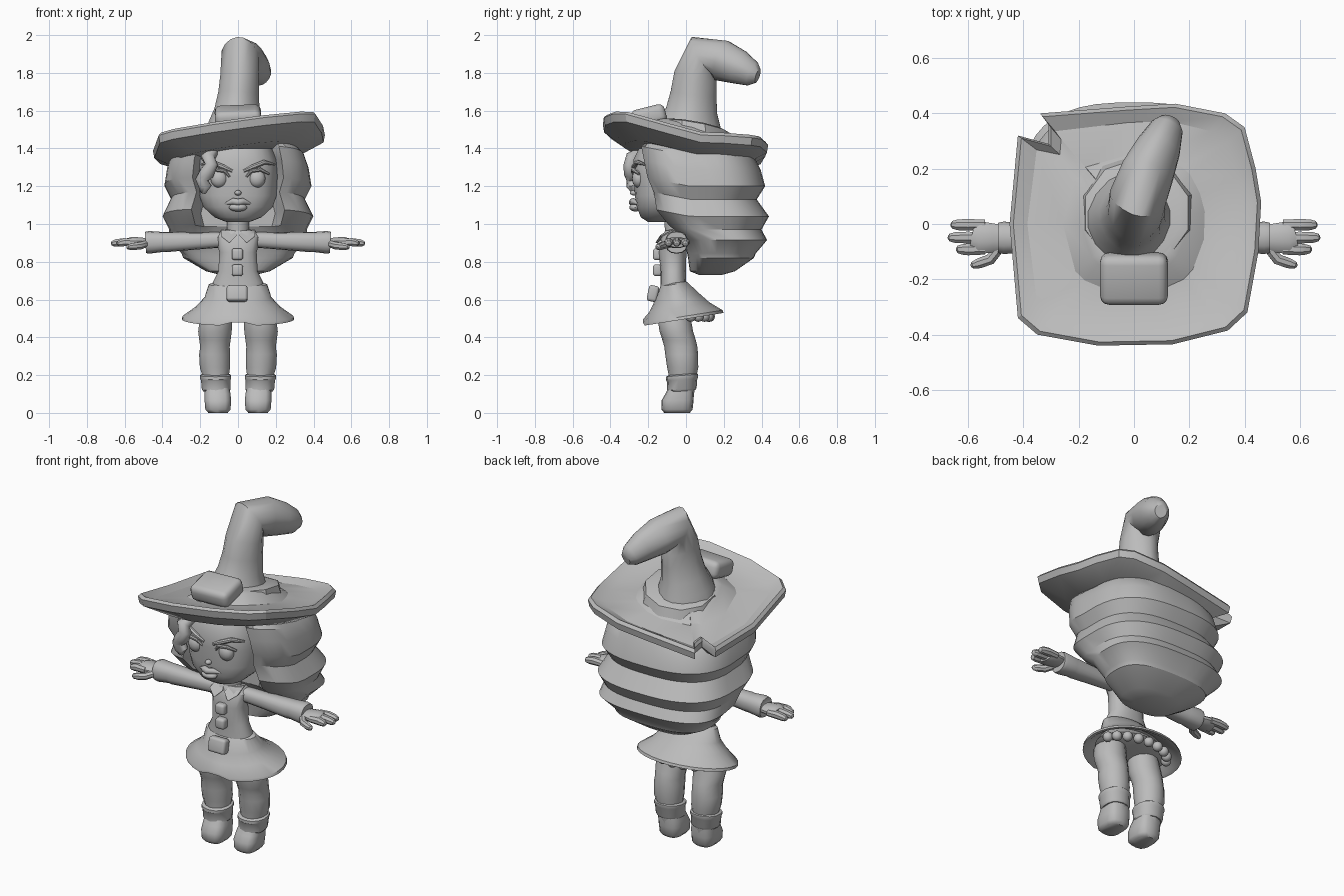
import bpy, bmesh, math
from mathutils import Vector, Matrix, Euler

grey = bpy.data.materials.new("grey")
grey.diffuse_color = (0.5, 0.5, 0.5, 1)


def finish(name, bm, mirror=False, angle=35):
    bmesh.ops.recalc_face_normals(bm, faces=bm.faces)
    me = bpy.data.meshes.new(name)
    bm.to_mesh(me)
    bm.free()
    ob = bpy.data.objects.new(name, me)
    bpy.context.collection.objects.link(ob)
    me.materials.append(grey)
    bpy.ops.object.select_all(action='DESELECT')
    ob.select_set(True)
    bpy.context.view_layer.objects.active = ob
    bpy.ops.object.shade_smooth_by_angle(angle=math.radians(angle))
    if mirror:
        ob.modifiers.new("mirror", 'MIRROR')
    return ob


def skin(name, rings, **kw):
    """Join rings of points with quads and cap both ends."""
    bm = bmesh.new()
    rows = [[bm.verts.new(p) for p in r] for r in rings]
    n = len(rows[0])
    for a, b in zip(rows, rows[1:]):
        for i in range(n):
            j = (i + 1) % n
            bm.faces.new((a[i], a[j], b[j], b[i]))
    bm.faces.new(rows[0])
    bm.faces.new(rows[-1])
    return finish(name, bm, **kw)


def unit_ring(n, p=2):
    out = []
    for i in range(n):
        a = 2 * math.pi * (i + 0.5) / n
        c, s = math.cos(a), math.sin(a)
        out.append((math.copysign(abs(c) ** (2 / p), c), math.copysign(abs(s) ** (2 / p), s)))
    return out


def stack(name, rows, n=20, p=2, tilt=0, shape=None, **kw):
    """Horizontal rings: (z, centre x, half width, front y, back y)."""
    rings = []
    for z, cx, rx, yf, yb in rows:
        cy, ry = (yf + yb) / 2, (yb - yf) / 2
        ring = [Vector((cx + rx * c, cy + ry * s, z + tilt * ry * s)) for c, s in unit_ring(n, p)]
        rings.append([shape(q) for q in ring] if shape else ring)
    return skin(name, rings, **kw)


def tube(name, pts, ref=(1, 0, 0), n=12, flat=1.0, p=2, **kw):
    """Sweep along a path of (x, y, z, radius)."""
    c = [Vector(q[:3]) for q in pts]
    rings = []
    for i, q in enumerate(pts):
        t = (c[min(i + 1, len(c) - 1)] - c[max(i - 1, 0)]).normalized()
        u = Vector(ref)
        u = (u - t * u.dot(t)).normalized()
        v = t.cross(u)
        rings.append([c[i] + q[3] * (u * a + v * b * flat) for a, b in unit_ring(n, p)])
    return skin(name, rings, **kw)


def ball(name, loc, size, rot=(0, 0, 0), **kw):
    bm = bmesh.new()
    bmesh.ops.create_uvsphere(bm, u_segments=16, v_segments=10, radius=1)
    bm.transform(Matrix.LocRotScale(Vector(loc), Euler(rot), Vector(size)))
    return finish(name, bm, **kw)


def box(name, loc, size, rot=(0, 0, 0), bevel=0.015):
    bm = bmesh.new()
    bmesh.ops.create_cube(bm, size=1)
    bmesh.ops.scale(bm, vec=size, verts=bm.verts)
    bmesh.ops.bevel(bm, geom=bm.edges[:], offset=bevel, segments=3, profile=0.5, affect='EDGES')
    bm.transform(Matrix.LocRotScale(Vector(loc), Euler(rot), None))
    return finish(name, bm)


def brim_height(x, y):
    return 1.47 + .14 * x - .17 * y


# Hat brim: tilted rounded square with a split at the back left; (x, y, sag)
outline = [(-.31, .36, 0), (-.34, .40, 0), (-.02, .425, 0), (.15, .435, 0), (.33, .40, 0), (.40, .35, -.01),
           (.44, .2, -.03), (.46, .08, -.05), (.45, -.1, -.03), (.41, -.32, 0), (.34, -.385, 0),
           (.14, -.435, 0), (-.13, -.44, 0), (-.35, -.40, 0), (-.42, -.34, 0), (-.45, 0, -.02),
           (-.42, .32, 0), (-.31, .29, 0)]


def brim_ring(scale, lift, roundness):
    ring = []
    for x, y, sag in outline:
        q = Vector((x, y)) * scale
        q = q.lerp(q.normalized() * 0.44 * scale, roundness)
        ring.append(Vector((q.x, q.y, brim_height(q.x, q.y) + lift + sag * scale ** 2)))
    return ring


skin("hat_brim", [brim_ring(*r) for r in [
    (.36, .055, 1), (.44, .04, 1), (.58, -.01, .7), (.86, -.015, .15), (.97, .015, 0), (1, 0, 0),
    (.985, -.04, 0), (.75, -.11, .4), (.5, -.11, 1)]], angle=30)

# Hat crown bending backwards, with its band and buckle
tube("hat_crown", [(-.01, .01, 1.46, .17), (-.01, .02, 1.53, .15), (-.005, .03, 1.60, .123),
                   (.003, .04, 1.69, .11), (.008, .05, 1.78, .104), (.012, .09, 1.89, .104),
                   (.05, .19, 1.865, .098), (.09, .28, 1.83, .082), (.12, .35, 1.795, .06),
                   (.13, .38, 1.785, .035)], n=16, flat=1.13, p=1.75, angle=50)
skin("hat_band", [[Vector((.01 + r * c, .04 + r * s, brim_height(r * c, .04 + r * s) + h))
                   for c, s in unit_ring(10)] for r, h in ((.21, 0), (.195, .05), (.165, .06))])
box("hat_buckle", (0, -.198, 1.567), (.245, .185, .10), (math.radians(14), math.radians(-2), 0), .032)


# Hair: stacked tiers, kept under the hat, hollowed around the face, side locks swept forward
def hair_shape(q):
    if abs(q.x) < .2:
        q.y = max(q.y, -.06)
    elif q.y < .1:
        q.y = max(q.y - (.35 if q.x < 0 else .12) * (abs(q.x) - .2), -.27)
    q.z += .2 * max(0, .02 - q.y)
    q.z = min(q.z, brim_height(q.x, q.y) - .05)
    return q


stack("hair", [(1.42, 0, .29, -.22, .30), (1.36, 0, .35, -.27, .36), (1.29, 0, .375, -.255, .395),
               (1.20, 0, .39, -.235, .42), (1.13, 0, .355, -.20, .375), (1.04, 0, .40, -.185, .44),
               (.97, 0, .365, -.115, .40), (.915, 0, .37, -.02, .43), (.845, 0, .30, .005, .37),
               (.82, 0, .29, .01, .36), (.75, 0, .17, .02, .26), (.73, 0, .09, .07, .19)],
      n=40, p=2.7, shape=hair_shape, angle=30)
tube("hair_lock", [(-.13, -.24, 1.38, .025), (-.16, -.285, 1.35, .037), (-.14, -.295, 1.315, .035),
                   (-.165, -.29, 1.27, .04), (-.192, -.28, 1.235, .035), (-.175, -.28, 1.20, .035),
                   (-.185, -.27, 1.165, .015)], n=10, p=2.4, angle=60)

# Head and face
stack("head", [(1.01, 0, .06, -.20, -.05), (1.035, 0, .125, -.24, .0), (1.09, 0, .185, -.262, .06),
               (1.15, 0, .205, -.272, .10), (1.25, 0, .21, -.275, .12), (1.34, 0, .205, -.28, .12),
               (1.40, 0, .18, -.25, .10)], n=24, p=2.5, angle=60)
ball("eye", (.10, -.25, 1.24), (.045, .036, .048), mirror=True)
tube("upper_eyelid", [(.045, -.27, 1.25, .007), (.07, -.283, 1.28, .010), (.12, -.28, 1.288, .011),
                      (.165, -.25, 1.265, .007)], (0, 1, 0), 8, mirror=True)
tube("eyebrow", [(.03, -.275, 1.28, .008), (.08, -.275, 1.303, .014), (.14, -.26, 1.328, .013),
                 (.195, -.215, 1.315, .006)], (0, 1, 0), 8, mirror=True)
ball("nose", (0, -.275, 1.165), (.018, .022, .014))
tube("upper_lip", [(-.065, -.255, 1.108, .006), (-.025, -.28, 1.12, .018), (0, -.285, 1.115, .018),
                   (.025, -.28, 1.12, .018), (.065, -.255, 1.108, .006)], (0, 1, 0), 10, angle=60)
ball("lower_lip", (0, -.268, 1.088), (.048, .032, .022))
tube("neck", [(0, -.05, .93, .06), (0, -.06, 1.05, .06)])

# Jacket
stack("torso", [(.60, 0, .13, -.14, .03), (.69, 0, .135, -.135, .0), (.75, 0, .105, -.135, .0),
                (.85, 0, .10, -.145, .003), (.93, 0, .12, -.13, .0), (.965, 0, .09, -.11, .0)], p=2.3)
skin("collar", [[Vector(q) + Vector((0, d, 0)) for q in
                 [(.005, -.125, .94), (.045, -.150, .90), (.09, -.125, .935), (.09, -.06, .968),
                  (.03, -.08, .972)]] for d in (0, -.012)], mirror=True)
for name, z in (("upper_button", .84), ("lower_button", .755)):
    box(name, (-.003, -.15, z), (.06, .05, .062))
box("belt_buckle", (-.005, -.175, .632), (.11, .055, .085), (math.radians(-12), 0, 0))


# Skirt: hollow flare, lower at the front with a small vent, and a frill underneath at the back
def vent(q):
    if abs(q.x) < .04 and q.y < -.15 and q.z < .52:
        q.z += .018
    return q


stack("skirt", [(.69, 0, .13, -.12, -.005), (.68, 0, .155, -.137, .008), (.61, 0, .178, -.168, .075),
                (.56, 0, .225, -.195, .125), (.51, 0, .295, -.23, .195), (.495, 0, .298, -.23, .20),
                (.50, 0, .275, -.215, .18), (.57, 0, .19, -.15, .09)],
      n=28, tilt=.16, shape=vent, angle=40)
stack("underskirt", [(.59, 0, .17, -.14, .06), (.52, 0, .225, -.17, .125), (.51, 0, .20, -.16, .11)],
      n=24, tilt=.12)
for i in range(9):
    a = math.pi * (i + 1) / 10
    ball("frill", (.215 * math.cos(a), -.02 + .145 * math.sin(a), .51), (.028, .028, .028))

# Legs with boot cuffs and feet
stack("leg", [(.60, .10, .06, -.12, .01), (.50, .117, .088, -.15, .025), (.43, .122, .091, -.14, .038),
              (.385, .122, .085, -.125, .052), (.35, .122, .08, -.115, .06), (.31, .124, .084, -.11, .064),
              (.24, .122, .082, -.10, .065), (.19, .118, .07, -.09, .055), (.08, .11, .062, -.09, .04)],
      n=14, mirror=True, angle=50)
stack("boot_cuff", [(.115, .115, .07, -.09, .05), (.125, .115, .078, -.10, .056), (.175, .118, .08, -.102, .06),
                    (.182, .118, .084, -.107, .064), (.198, .118, .084, -.107, .064),
                    (.205, .118, .074, -.09, .055)], n=14, p=2.2, tilt=.08, mirror=True)
stack("foot", [(0, .106, .052, -.115, .02), (.018, .106, .068, -.13, .035), (.065, .107, .071, -.13, .04),
               (.10, .108, .07, -.11, .042), (.14, .112, .064, -.09, .042)], n=14, p=3, mirror=True, angle=50)

# Arms, hands and fingers
tube("sleeve", [(.06, -.06, .915, .04), (.12, -.058, .915, .042), (.22, -.055, .91, .045),
                (.38, -.052, .905, .054), (.40, -.05, .905, .053), (.47, -.05, .903, .06),
                (.49, -.05, .902, .056), (.49, -.05, .902, .035)], (0, 1, 0), 14, p=2.4, mirror=True)
tube("palm", [(.46, -.05, .90, .045), (.51, -.05, .902, .054), (.56, -.05, .902, .062),
              (.585, -.045, .90, .05)], (0, 1, 0), 12, flat=.5, mirror=True)
for name, y, tip in (("back_finger", -.003, .662), ("middle_finger", -.049, .672), ("front_finger", -.092, .642)):
    tube(name, [(.54, y, .902, .02), (.60, y, .904, .023), (tip - .025, y, .90, .021), (tip - .006, y, .896, .015),
                (tip, y, .894, .006)], (0, 1, 0), 8, mirror=True)
tube("thumb", [(.49, -.09, .895, .02), (.52, -.128, .885, .021), (.56, -.142, .88, .02), (.583, -.149, .878, .014),
               (.59, -.151, .877, .005)], (0, 0, 1), 8, mirror=True)
